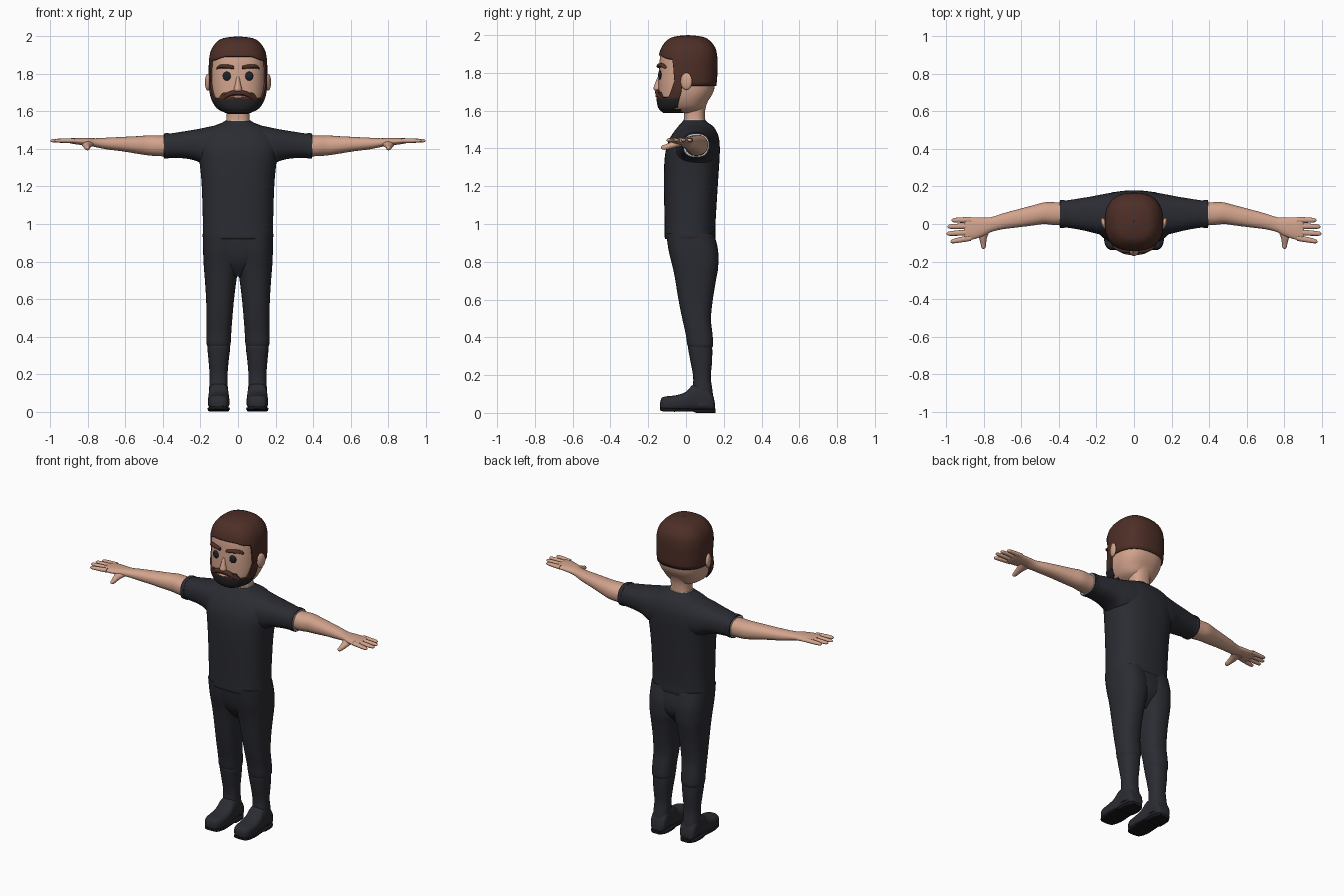
import bpy, bmesh, math

if "Cube" in bpy.data.objects:
    bpy.data.objects.remove(bpy.data.objects["Cube"])


def material(name, r, g, b):
    m = bpy.data.materials.new(name)
    m.use_nodes = True
    m.diffuse_color = (r, g, b, 1)
    m.node_tree.nodes["Principled BSDF"].inputs["Base Color"].default_value = (r, g, b, 1)
    return m


SKIN = material("skin", .65, .37, .265)
HAIR = material("brown_hair", .075, .028, .02)
BEARD = material("dark_beard", .02, .019, .021)
CLOTH = material("charcoal_cloth", .024, .025, .032)
SOLE = material("black_sole", .009, .009, .011)
EYE = material("dark_eye", .012, .016, .024)
TRIM = material("pale_trim", .55, .55, .55)


def finish(name, bm, mats, mirror=False, rule=None, thickness=0):
    """Turn a bmesh into a smooth-shaded object, optionally mirrored in x."""
    mesh = bpy.data.meshes.new(name)
    for m in mats:
        mesh.materials.append(m)
    if rule:
        for f in bm.faces:
            f.material_index = rule(f.calc_center_median())
    bm.to_mesh(mesh)
    bm.free()
    ob = bpy.data.objects.new(name, mesh)
    bpy.context.collection.objects.link(ob)
    bpy.ops.object.select_all(action='DESELECT')
    ob.select_set(True)
    bpy.context.view_layer.objects.active = ob
    bpy.ops.object.shade_smooth_by_angle(angle=math.radians(50))
    if thickness:
        mod = ob.modifiers.new("thickness", 'SOLIDIFY')
        mod.thickness, mod.offset = thickness, -1
    if mirror:
        ob.modifiers.new("mirror", 'MIRROR')
    return ob


def resample(rows, steps=4):
    """Smooth curve through the rows."""
    out = []
    for i in range(len(rows) - 1):
        a, b, c, d = rows[max(i - 1, 0)], rows[i], rows[i + 1], rows[min(i + 2, len(rows) - 1)]
        for k in range(steps):
            t = k / steps
            out.append([q + .5 * t * (r - p + t * (2 * p - 5 * q + 4 * r - s + t * (3 * (q - r) + s - p)))
                        for p, q, r, s in zip(a, b, c, d)])
    return out + [list(rows[-1])]


def rounded(angle, n):
    c, s = math.cos(angle), math.sin(angle)
    return math.copysign(abs(c) ** (2 / n), c), math.copysign(abs(s) ** (2 / n), s)


def loft(name, axis, rows, mats, mirror=False, n=2.4, seg=36, rule=None, steps=4):
    """Skin rounded sections; a row is position, low and high of the two other axes."""
    bm = bmesh.new()
    rings = []
    for pos, ulo, uhi, vlo, vhi in resample(rows, steps):
        ring = []
        for k in range(seg):
            c, s = rounded(2 * math.pi * k / seg, n)
            u = (ulo + uhi) / 2 + c * (uhi - ulo) / 2
            v = (vlo + vhi) / 2 + s * (vhi - vlo) / 2
            ring.append(bm.verts.new({'x': (pos, u, v), 'y': (u, pos, v), 'z': (u, v, pos)}[axis]))
        rings.append(ring)
    for a, b in zip(rings, rings[1:]):
        for k in range(seg):
            j = (k + 1) % seg
            bm.faces.new((a[k], a[j], b[j], b[k]))
    bm.faces.new(rings[0])
    bm.faces.new(rings[-1])
    bmesh.ops.recalc_face_normals(bm, faces=bm.faces)
    return finish(name, bm, mats, mirror, rule)


def sym(*rows):
    """Rows centred on x = 0: position, half width, back and front limits."""
    return [(z, -w, w, lo, hi) for z, w, lo, hi in rows]


# Head and neck
HEAD = sym((1.587, .055, -.11, .05), (1.61, .1, -.135, .09), (1.65, .128, -.145, .116),
           (1.7, .143, -.145, .145), (1.76, .147, -.145, .156), (1.82, .148, -.142, .158),
           (1.88, .146, -.138, .158), (1.93, .134, -.124, .148), (1.97, .102, -.092, .115),
           (1.986, .066, -.054, .078), (1.993, .001, .01, .012))
loft("head", 'z', HEAD, [SKIN, BEARD], n=2.5, seg=64,
     rule=lambda p: int(p.z < 1.61 and p.y < -.02))
loft("neck", 'z', sym((1.5, .074, -.015, .105), (1.56, .062, -.01, .1),
                      (1.62, .064, -.01, .105), (1.68, .08, 0, .13)), [SKIN])
FINE = resample(HEAD, 8)


def head_point(angle, z, grow):
    """Point on the head surface, angle 0 facing forward."""
    for a, b in zip(FINE, FINE[1:]):
        if z <= b[0]:
            break
    t = min(max((z - a[0]) / (b[0] - a[0]), 0), 1)
    _, _, w, lo, hi = [p + t * (q - p) for p, q in zip(a, b)]
    c, s = rounded(angle, 2.5)
    mid = (lo + hi) / 2
    lift = .007 * min(max((z - 1.9) / .09, 0), 1)
    return w * s * grow, .01 + (mid - c * (hi - lo) / 2 - .01) * grow, z + lift


def step(lo, hi, x):
    t = min(max((x - lo) / (hi - lo), 0), 1)
    return t * t * (3 - 2 * t)


def patch(name, reach, bottom, top, grow, mats, rule=None, cols=120, rows=18):
    """Shell over the head between two edge lines given as functions of angle."""
    bm = bmesh.new()
    grid = []
    for i in range(cols + 1):
        a = reach * (2 * i / cols - 1)
        lo, hi = bottom(abs(a)), top(abs(a))
        grid.append([bm.verts.new(head_point(a, lo + (hi - lo) * math.sin(math.pi / 2 * j / rows), grow))
                     for j in range(rows + 1)])
    for p, q in zip(grid, grid[1:]):
        for j in range(rows):
            bm.faces.new((p[j], q[j], q[j + 1], p[j + 1]))
    bmesh.ops.remove_doubles(bm, verts=bm.verts, dist=.0003)
    finish(name, bm, mats, rule=rule, thickness=.012)


# Hair and beard
patch("hair", math.pi, lambda a: 1.893 - .02 * step(.3, 1, a) - .143 * step(1.1, 1.27, a),
      lambda a: 1.993, 1.055, [HAIR])
patch("beard", 1.47, lambda a: 1.587 + .03 * step(1, 1.47, a),
      lambda a: 1.7 - .03 * step(.45, .75, a) + .1 * step(1, 1.3, a), 1.065, [HAIR, BEARD],
      rule=lambda p: int(p.z < 1.664))
loft("moustache", 'x', [(0, -.165, -.13, 1.687, 1.708), (.03, -.164, -.13, 1.685, 1.711),
                        (.06, -.157, -.12, 1.672, 1.7), (.088, -.138, -.11, 1.655, 1.68)],
     [HAIR], True, seg=16)
loft("lips", 'x', [(-.036, -.157, -.14, 1.676, 1.68), (-.015, -.162, -.14, 1.671, 1.684),
                   (.015, -.162, -.14, 1.671, 1.684), (.036, -.157, -.14, 1.676, 1.68)],
     [SKIN], seg=16)

# Face
loft("nose", 'z', sym((1.703, .011, -.158, -.13), (1.715, .022, -.172, -.12),
                      (1.745, .015, -.164, -.12), (1.785, .009, -.147, -.12)), [SKIN], n=2, seg=20)
loft("eyebrows", 'x', [(.022, -.156, -.13, 1.826, 1.842), (.06, -.153, -.12, 1.829, 1.851),
                       (.098, -.138, -.1, 1.83, 1.848), (.114, -.122, -.1, 1.824, 1.833)],
     [HAIR], True, seg=16)


def ball(name, centre, size, turn, mat):
    bm = bmesh.new()
    bmesh.ops.create_uvsphere(bm, u_segments=24, v_segments=14, radius=1)
    bmesh.ops.scale(bm, vec=size, verts=bm.verts)
    cs, sn = math.cos(turn), math.sin(turn)
    for v in bm.verts:
        x, y, z = v.co
        v.co = (centre[0] + x * cs - y * sn, centre[1] + x * sn + y * cs, centre[2] + z)
    finish(name, bm, [mat], True)


ball("eyes", (.06, -.138, 1.788), (.022, .009, .024), .2, EYE)
ball("ears", (.16, .002, 1.755), (.014, .032, .045), -.3, SKIN)

# Shirt
loft("shirt_body", 'z', sym((.92, .181, -.108, .15), (.932, .188, -.113, .156), (1, .187, -.113, .156),
                            (1.2, .193, -.117, .168), (1.32, .204, -.115, .176), (1.4, .216, -.105, .179),
                            (1.46, .205, -.082, .173), (1.51, .155, -.047, .15), (1.538, .09, -.022, .115),
                            (1.549, .071, -.014, .104)), [CLOTH], n=2.5, seg=56)
loft("sleeves", 'x', [(.06, -.07, .17, 1.3, 1.535), (.12, -.062, .166, 1.3, 1.525),
                      (.18, -.056, .156, 1.312, 1.513), (.22, -.046, .148, 1.335, 1.505),
                      (.28, -.032, .138, 1.349, 1.495), (.365, -.018, .125, 1.353, 1.482),
                      (.37, -.021, .128, 1.35, 1.485), (.394, -.02, .127, 1.35, 1.483)],
     [CLOTH], True)
loft("collar_trim", 'z', sym((1.545, .069, -.013, .103), (1.553, .068, -.012, .102)), [TRIM], steps=1)
loft("cuff_trim", 'x', [(.39, -.014, .121, 1.355, 1.478), (.397, -.013, .12, 1.356, 1.477)],
     [TRIM], True, steps=1)

# Arms and hands
loft("arms", 'x', [(.37, -.005, .115, 1.36, 1.47), (.43, -.005, .116, 1.362, 1.472),
                   (.48, 0, .115, 1.366, 1.472), (.54, -.008, .099, 1.375, 1.468),
                   (.62, -.018, .078, 1.388, 1.464), (.7, -.028, .056, 1.398, 1.46),
                   (.76, -.042, .037, 1.41, 1.457), (.8, -.062, .034, 1.418, 1.459),
                   (.85, -.08, .035, 1.423, 1.459), (.89, -.088, .035, 1.429, 1.457),
                   (.905, -.082, .03, 1.434, 1.452)], [SKIN], True, n=2.2)
for label, base, tip, end in (("little", .022, .02, .972), ("ring", -.011, -.014, .994),
                              ("middle", -.044, -.052, 1), ("index", -.074, -.094, .978)):
    rows = []
    for t, r in ((0, .016), (.5, .0145), (.85, .012), (.96, .008), (1, .002)):
        y = base + (tip - base) * t
        rows.append((.87 + (end - .87) * t, y - r, y + r, 1.444 - r * .8, 1.444 + r * .8))
    loft(label + "_fingers", 'x', rows, [SKIN], True, n=2, seg=14)
loft("thumbs", 'y', [(-.02, .76, .84, 1.412, 1.452), (-.07, .783, .827, 1.4, 1.437),
                     (-.11, .789, .817, 1.393, 1.421), (-.126, .792, .813, 1.395, 1.416),
                     (-.133, .8, .806, 1.402, 1.408)], [SKIN], True, n=2, seg=18)

# Trousers
loft("trouser_seat", 'z', sym((.95, .182, -.104, .148), (.86, .176, -.092, .165),
                              (.79, .13, -.07, .155), (.72, .03, -.02, .1)), [CLOTH], seg=48)
loft("trouser_legs", 'z', [(.95, -.02, .186, -.104, .148), (.86, -.015, .186, -.092, .17),
                           (.77, -.006, .182, -.07, .17), (.71, .007, .177, -.058, .16),
                           (.6, .021, .17, -.04, .142), (.5, .03, .168, -.02, .132),
                           (.42, .036, .168, -.002, .14), (.365, .039, .168, .006, .144),
                           (.345, .044, .162, .014, .138)], [CLOTH], True)

# Boots
loft("boot_shafts", 'z', [(.352, .043, .162, .012, .138), (.335, .042, .163, .012, .139),
                          (.27, .05, .157, .024, .138), (.19, .056, .151, .038, .131),
                          (.12, .054, .154, .035, .14), (.04, .05, .157, .03, .148)], [CLOTH], True)
loft("boot_feet", 'y', [(-.137, .085, .12, .03, .055), (-.128, .063, .143, .012, .08),
                        (-.1, .049, .157, .01, .088), (-.05, .045, .161, .01, .094),
                        (0, .047, .159, .01, .112), (.04, .05, .156, .01, .15),
                        (.1, .051, .156, .01, .15), (.14, .055, .151, .01, .1),
                        (.153, .075, .13, .015, .05)], [CLOTH], True, n=2.8)
loft("boot_soles", 'y', [(-.138, .08, .126, .014, .03), (-.12, .056, .15, .008, .028),
                         (-.06, .044, .162, .006, .024), (.03, .047, .159, .008, .022),
                         (.055, .047, .159, 0, .022), (.12, .049, .157, 0, .022),
                         (.156, .07, .136, 0, .022)], [SOLE], True, n=5)
